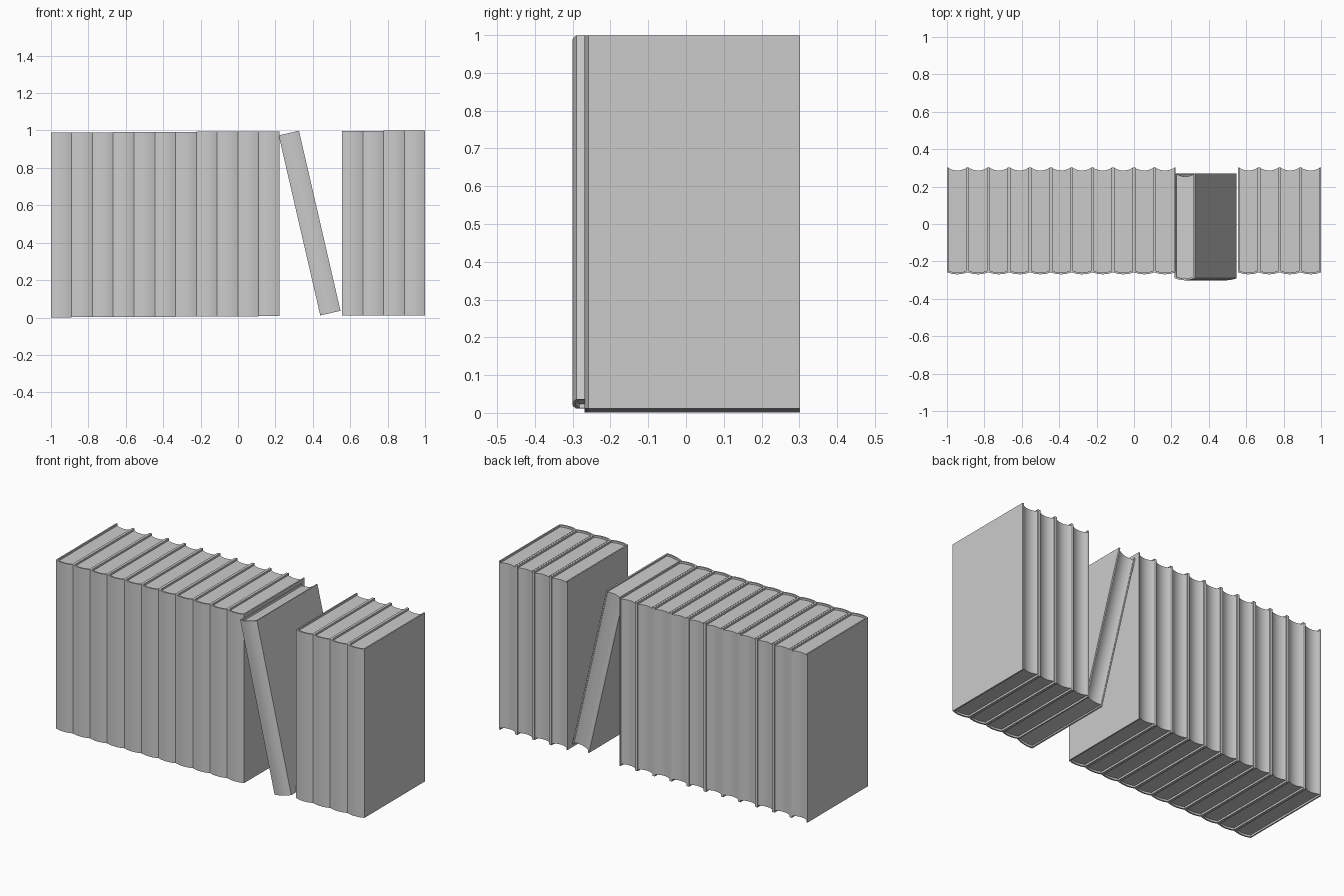
import bpy, bmesh, math

if "Cube" in bpy.data.objects:
    bpy.data.objects.remove(bpy.data.objects["Cube"], do_unlink=True)

grey = bpy.data.materials.new("plain grey")
grey.use_nodes = True
grey.diffuse_color = (0.6, 0.6, 0.6, 1)
grey.node_tree.nodes["Principled BSDF"].inputs["Base Color"].default_value = (0.6, 0.6, 0.6, 1)

W, H = 0.111, 0.988        # book width and height
COVER = 0.008              # board thickness
RECESS = 0.011             # how far the pages sit inside the cover
SPINE, BACK = -0.258, 0.302
STEPS = 8


def arc(x0, x1, y, bulge):
    """Shallow curve from x0 to x1, bowed by bulge along y."""
    pts = []
    for i in range(STEPS + 1):
        t = i / STEPS
        pts.append((x0 + (x1 - x0) * t, y + bulge * 4 * t * (1 - t)))
    return pts


def prism(name, outline, z0, z1):
    """Upright solid with the given outline."""
    bm = bmesh.new()
    face = bm.faces.new([bm.verts.new((x, y, z0)) for x, y in outline])
    top = bmesh.ops.extrude_face_region(bm, geom=[face])["geom"]
    verts = [v for v in top if isinstance(v, bmesh.types.BMVert)]
    bmesh.ops.translate(bm, verts=verts, vec=(0, 0, z1 - z0))
    bmesh.ops.recalc_face_normals(bm, faces=bm.faces)
    mesh = bpy.data.meshes.new(name)
    bm.to_mesh(mesh)
    bm.free()
    mesh.materials.append(grey)
    obj = bpy.data.objects.new(name, mesh)
    bpy.context.collection.objects.link(obj)
    bpy.ops.object.select_all(action="DESELECT")
    obj.select_set(True)
    bpy.context.view_layer.objects.active = obj
    bpy.ops.object.shade_smooth_by_angle(angle=math.radians(30))
    return obj


# Cover: two boards joined by a rounded spine; pages: block with a hollow fore edge
outer = arc(0, W, SPINE, -0.011)
inner = arc(W - COVER, COVER, SPINE + COVER, -0.01)
cover_outline = outer + [(W, BACK), (W - COVER, BACK)] + inner + [(COVER, BACK), (0, BACK)]
page_outline = arc(COVER, W - COVER, SPINE + COVER, -0.01) + arc(W - COVER, COVER, BACK - 0.003, -0.013)
cover = prism("book_cover", cover_outline, 0, H)
pages = prism("book_pages", page_outline, RECESS, H - RECESS)


def place_book(label, location, lean=0):
    for part, source in (("cover", cover), ("pages", pages)):
        obj = bpy.data.objects.new(f"{label}_{part}", source.data)
        obj.location = location
        obj.rotation_euler = (0, lean, 0)
        bpy.context.collection.objects.link(obj)


def place_row(label, start, count):
    for i in range(count):
        x = start + i * W
        place_book(f"{label}_book_{i + 1}", (x, 0, 0.001 + 0.0055 * (x + 1)))


# Two upright rows with one book leaning between them
place_row("right_row", -1, 11)
place_row("left_row", 1 - 4 * W, 4)
place_book("leaning_book", (0.44, -0.032, 0.011), math.radians(-13))

# The master book has done its work
for source in (cover, pages):
    bpy.data.objects.remove(source, do_unlink=True)
